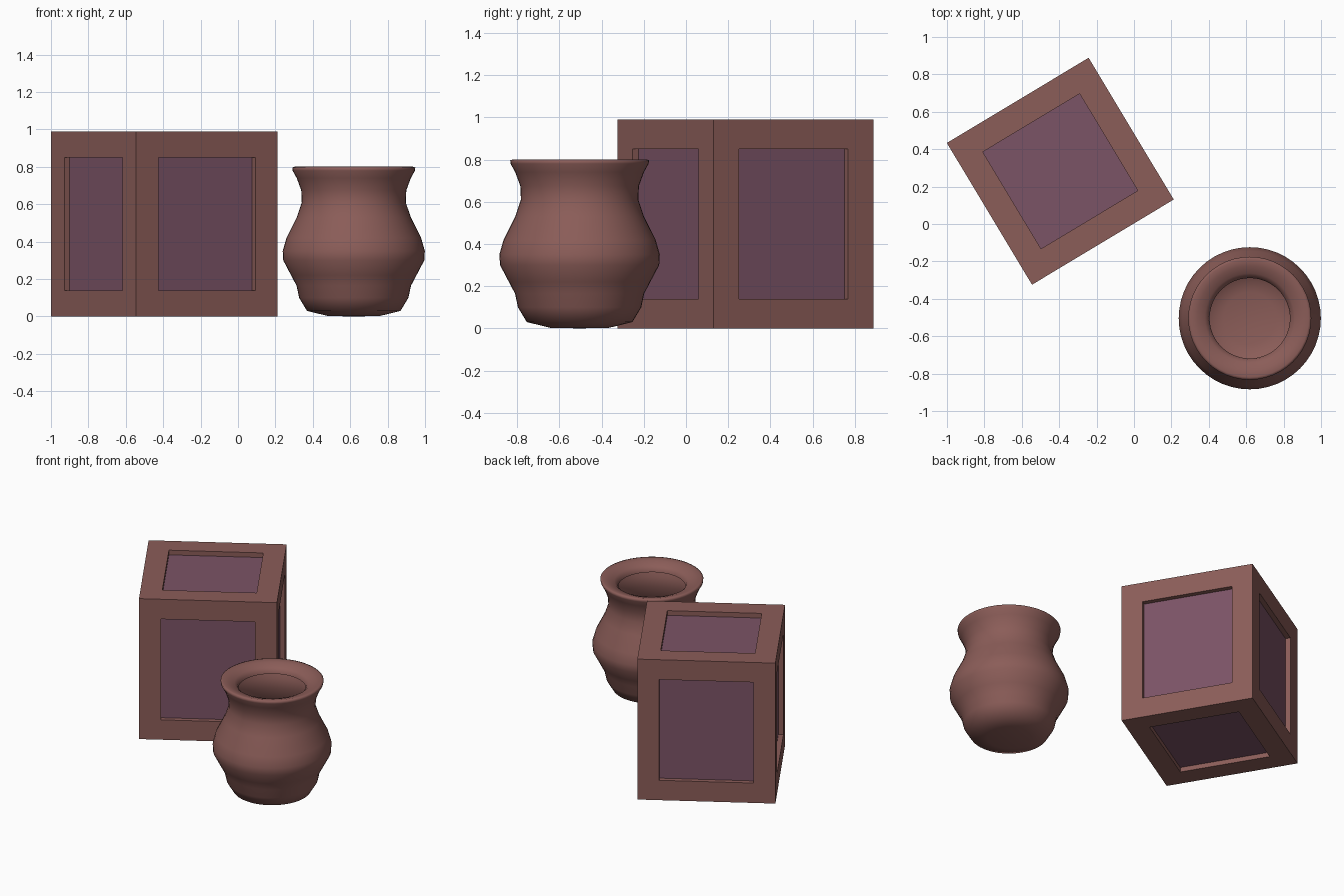
import bpy, bmesh, math
from mathutils import Matrix, Vector

if "Cube" in bpy.data.objects:
    bpy.data.objects.remove(bpy.data.objects["Cube"])


def material(name, color):
    m = bpy.data.materials.new(name)
    m.diffuse_color = (*color, 1)
    m.use_nodes = True
    m.node_tree.nodes["Principled BSDF"].inputs["Base Color"].default_value = m.diffuse_color
    return m


brown = material("warm brown", (0.258, 0.109, 0.098))
purple = material("dusty purple", (0.198, 0.087, 0.133))

# Crate placement and sizes
W, H, B, RECESS = 0.884, 0.99, 0.14, 0.033
PLACE = Matrix.Translation((-0.394, 0.282, 0)) @ Matrix.Rotation(math.radians(31), 4, 'Z')


def box(name, center, size, mat):
    bm = bmesh.new()
    bmesh.ops.create_cube(bm, size=1, matrix=Matrix.Translation(center) @ Matrix.Diagonal((*size, 1)))
    me = bpy.data.meshes.new(name)
    bm.to_mesh(me)
    bm.free()
    me.materials.append(mat)
    ob = bpy.data.objects.new(name, me)
    ob.matrix_world = PLACE
    bpy.context.collection.objects.link(ob)
    return ob


# Recessed core forms all six panels
box("crate_panels", (0, 0, H / 2), (W - 2 * RECESS, W - 2 * RECESS, H - 2 * RECESS), purple)

# Rails at top and bottom, posts between them
off = (W - B) / 2
for z, level in ((B / 2, "bottom"), (H - B / 2, "top")):
    for s in (-1, 1):
        box(level + "_long_rail", (0, s * off, z), (W, B, B), brown)
        box(level + "_short_rail", (s * off, 0, z), (B, W - 2 * B, B), brown)
for sx in (-1, 1):
    for sy in (-1, 1):
        box("corner_post", (sx * off, sy * off, H / 2), (B, B, H - 2 * B), brown)

# Pot: profile of radius and height, from base centre up over the lip
profile = [(0, 0), (0.14, 0.003), (0.25, 0.03), (0.292, 0.10), (0.306, 0.165),
           (0.335, 0.22), (0.377, 0.30), (0.38, 0.35), (0.36, 0.42), (0.305, 0.53),
           (0.278, 0.61), (0.281, 0.675), (0.305, 0.74), (0.327, 0.78), (0.329, 0.796),
           (0.315, 0.801), (0.28, 0.793), (0.24, 0.778), (0.22, 0.76), (0.215, 0.74)]
bm = bmesh.new()
verts = [bm.verts.new((r, 0, z)) for r, z in profile]
edges = [bm.edges.new(p) for p in zip(verts, verts[1:])]
bmesh.ops.spin(bm, geom=verts + edges, cent=(0, 0, 0), axis=(0, 0, 1),
               angle=math.tau, steps=48, use_merge=False)
bmesh.ops.remove_doubles(bm, verts=bm.verts, dist=0.0005)
bmesh.ops.recalc_face_normals(bm, faces=bm.faces)
# Make the outer wall face outward
widest = max(bm.faces, key=lambda f: f.calc_center_median().xy.length)
if widest.normal.xy.dot(widest.calc_center_median().xy) < 0:
    bmesh.ops.reverse_faces(bm, faces=bm.faces)
for f in bm.faces:
    f.smooth = True
me = bpy.data.meshes.new("pot")
bm.to_mesh(me)
bm.free()
me.materials.append(brown)
pot = bpy.data.objects.new("pot", me)
pot.location = (0.619, -0.504, 0)
bpy.context.collection.objects.link(pot)
